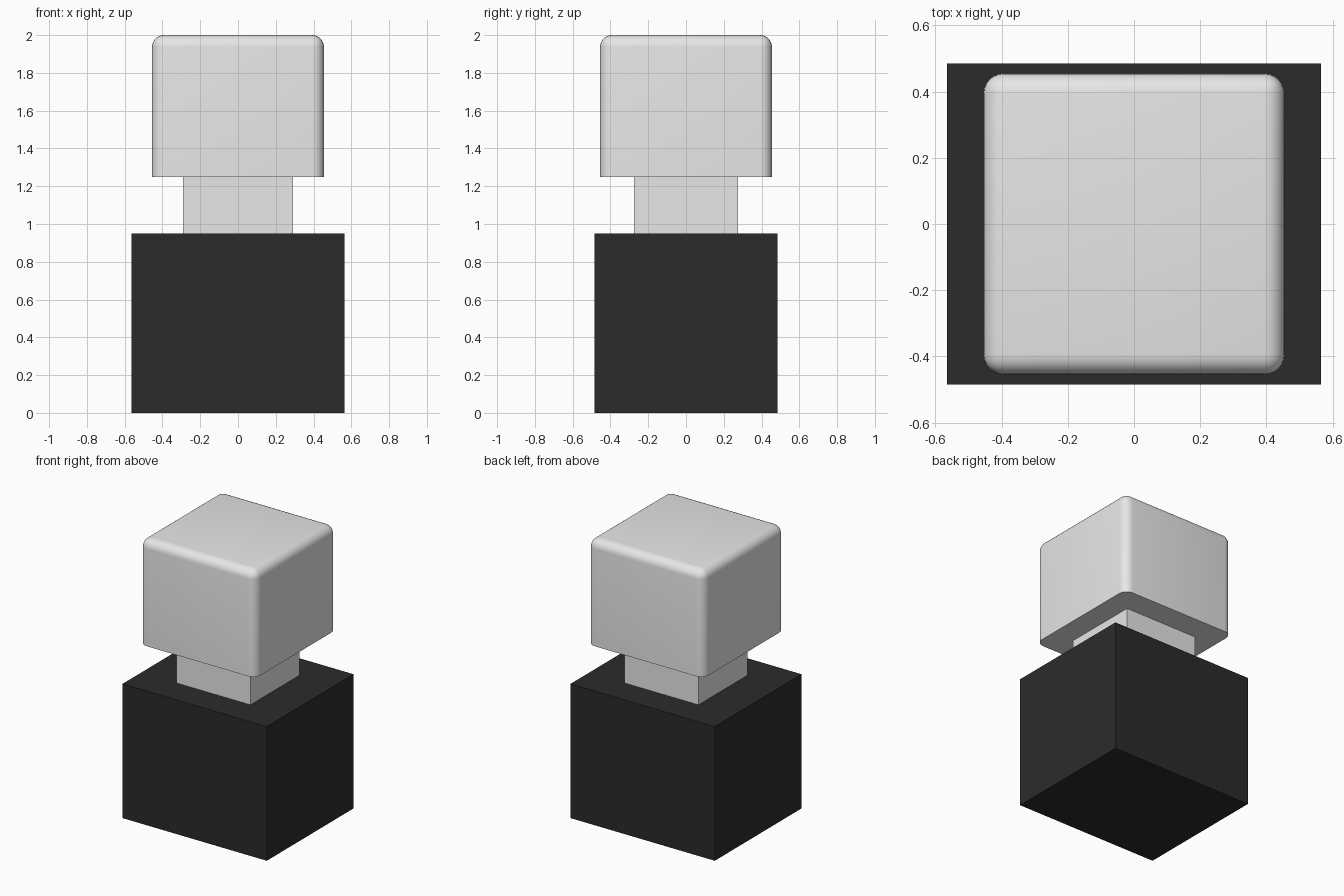
import bpy
import bmesh
import math

cube = bpy.data.objects.get("Cube")
if cube:
    bpy.data.objects.remove(cube, do_unlink=True)


def make_material(name, rgb):
    mat = bpy.data.materials.new(name)
    mat.use_nodes = True
    color = (*rgb, 1.0)
    mat.diffuse_color = color
    mat.node_tree.nodes["Principled BSDF"].inputs["Base Color"].default_value = color
    return mat


def make_box(name, width, depth, bottom, top, mat, radius=0.0):
    """Box standing on a flat base; a radius rounds every edge above the base."""
    bm = bmesh.new()
    bmesh.ops.create_cube(bm, size=1.0)
    for v in bm.verts:
        v.co.x *= width
        v.co.y *= depth
        v.co.z = top if v.co.z > 0 else bottom
    if radius:
        edges = [e for e in bm.edges if any(v.co.z > bottom + 1e-4 for v in e.verts)]
        bmesh.ops.bevel(bm, geom=edges, offset=radius, segments=6,
                        profile=0.5, affect='EDGES')
    mesh = bpy.data.meshes.new(name)
    bm.to_mesh(mesh)
    bm.free()
    mesh.materials.append(mat)
    obj = bpy.data.objects.new(name, mesh)
    bpy.context.collection.objects.link(obj)
    return obj


light_grey = make_material("light grey", (0.8, 0.8, 0.8))
black = make_material("soft black", (0.024, 0.024, 0.024))

# Square-edged lower block and the narrow neck above it
make_box("base_block", 1.13, 0.97, 0.0, 0.95, black)
make_box("neck", 0.58, 0.55, 0.95, 1.25, light_grey)

# Rounded cap with a sharp, flat underside
cap = make_box("cap", 0.91, 0.91, 1.25, 2.0, light_grey, radius=0.062)
bpy.ops.object.select_all(action='DESELECT')
cap.select_set(True)
bpy.context.view_layer.objects.active = cap
bpy.ops.object.shade_smooth_by_angle(angle=math.radians(30))
